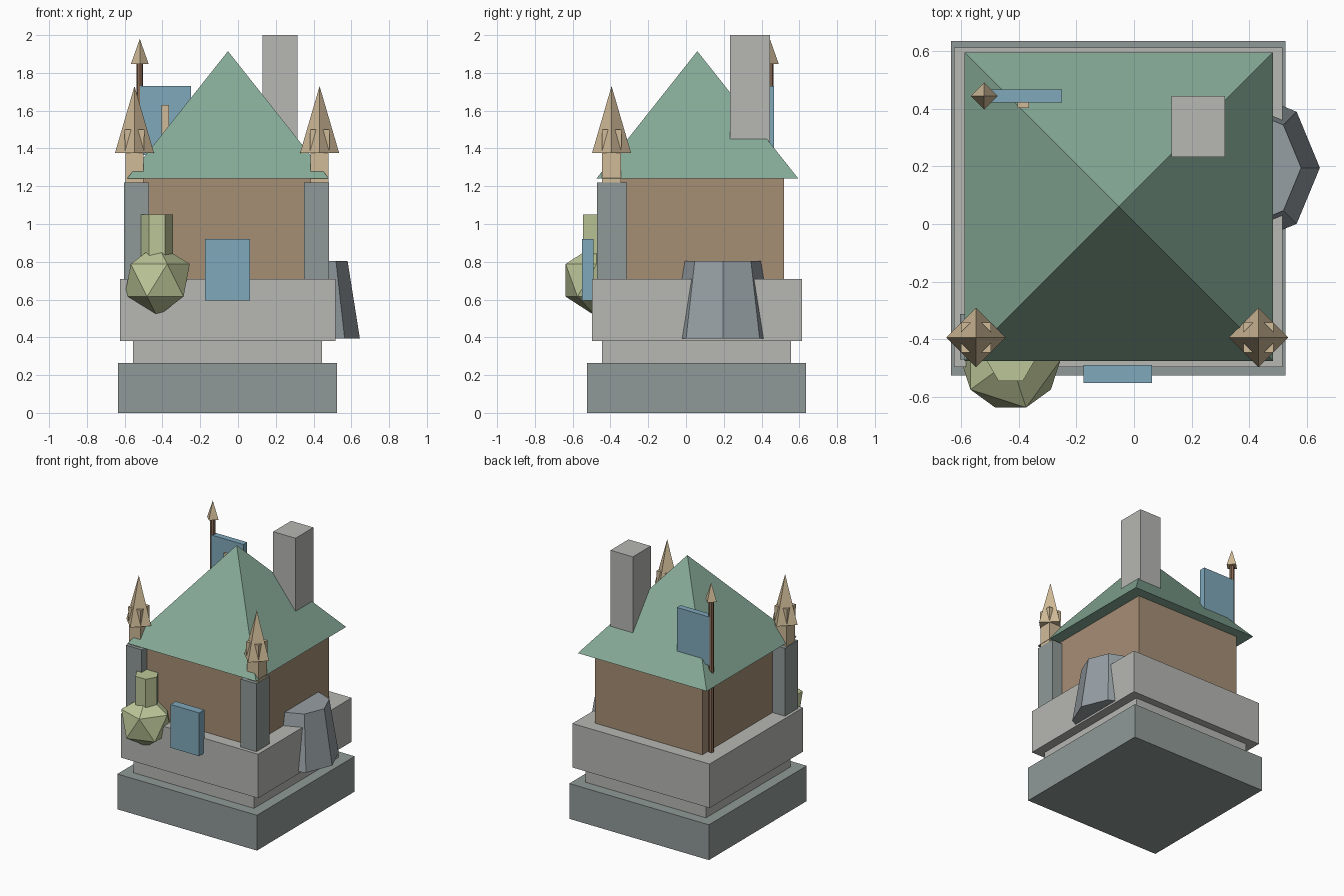
import bpy, bmesh
from math import pi
from mathutils import Matrix

if "Cube" in bpy.data.objects:
    bpy.data.objects.remove(bpy.data.objects["Cube"], do_unlink=True)


def material(name, rgb):
    col = [((c / 255 + 0.055) / 1.055) ** 2.4 for c in rgb] + [1.0]
    m = bpy.data.materials.new(name)
    m.use_nodes = True
    m.diffuse_color = col
    m.node_tree.nodes["Principled BSDF"].inputs["Base Color"].default_value = col
    return m


DARK_STONE = material("dark stone", (144, 154, 152))
PALE_STONE = material("pale stone", (183, 184, 179))
BLUE_STONE = material("bluish stone", (150, 159, 164))
PLASTER = material("brown plaster", (166, 142, 117))
TILES = material("green tiles", (134, 170, 151))
CLOTH = material("blue paint", (127, 168, 187))
SAND = material("sand", (208, 187, 152))
LEAF = material("pale green", (188, 198, 152))
WOOD = material("dark wood", (142, 108, 86))


def finish(name, bm, mat):
    bmesh.ops.recalc_face_normals(bm, faces=bm.faces)
    me = bpy.data.meshes.new(name)
    bm.to_mesh(me)
    bm.free()
    me.materials.append(mat)
    ob = bpy.data.objects.new(name, me)
    bpy.context.collection.objects.link(ob)
    return ob


def box(name, mat, x, y, z):
    """Box from (low, high) pairs on each axis."""
    bm = bmesh.new()
    spans = (x, y, z)
    mid = [(a + b) / 2 for a, b in spans]
    size = [b - a for a, b in spans]
    bmesh.ops.create_cube(bm, size=1, matrix=Matrix.Translation(mid) @ Matrix.Diagonal((*size, 1)))
    return finish(name, bm, mat)


def cone(name, mat, sides, r1, r2, centre, z, turn=0):
    """Prism, frustum or spire standing between two heights."""
    bm = bmesh.new()
    place = Matrix.Translation((*centre, (z[0] + z[1]) / 2)) @ Matrix.Rotation(turn, 4, 'Z')
    bmesh.ops.create_cone(bm, cap_ends=True, segments=sides, radius1=r1, radius2=r2,
                          depth=z[1] - z[0], matrix=place)
    bmesh.ops.remove_doubles(bm, verts=bm.verts, dist=1e-5)
    return finish(name, bm, mat)


# Stepped foundation
box("plinth", DARK_STONE, (-.635, .525), (-.525, .635), (0, .265))
box("foundation_neck", PALE_STONE, (-.555, .445), (-.445, .555), (.265, .38))
box("foundation_block", PALE_STONE, (-.625, .515), (-.497, .613), (.38, .71))

# House body, roof and chimney
box("walls", PLASTER, (-.5, .392), (-.41, .52), (.71, 1.24))
cone("roof", TILES, 4, .535 * 2 ** .5, 0, (-.053, .06), (1.24, 1.915), pi / 4)
box("chimney", PALE_STONE, (.13, .315), (.232, .445), (1.3, 2))

# Buttress on the side wall
cone("buttress", BLUE_STONE, 8, .275, .21, (.37, .195), (.395, .805))


def spire_dormers(name, cx, cy):
    """Four small wedges set on the sloping spire faces."""
    bm = bmesh.new()
    for sx in (-1, 1):
        for sy in (-1, 1):
            pts = [(.052, .052, 1.5), (.018, .052, 1.5), (.052, .018, 1.5), (.051, .051, 1.383)]
            v = [bm.verts.new((cx + sx * a, cy + sy * b, c)) for a, b, c in pts]
            for i in range(4):
                bm.faces.new([v[j] for j in range(4) if j != i])
    finish(name, bm, SAND)


# Front corner towers
for side, px, sx in (("right", -.537, -.548), ("left", .416, .432)):
    sy = -.394
    box(side + "_pillar", DARK_STONE, (px - .066, px + .066), (-.47, -.313), (.7, 1.22))
    box(side + "_turret", SAND, (sx - .048, sx + .048), (sy - .05, sy + .05), (1.22, 1.38))
    cone(side + "_spire", SAND, 4, .103, 0, (sx, sy), (1.377, 1.73))
    spire_dormers(side + "_dormers", sx, sy)

# Faceted pot with a hexagonal neck
bm = bmesh.new()
bmesh.ops.create_icosphere(bm, subdivisions=1, radius=.193,
                           matrix=Matrix.Translation((-.428, -.473, .702)))
finish("round_pot", bm, LEAF)
cone("pot_neck", LEAF, 6, .085, .085, (-.428, -.471), (.8, 1.05), pi / 2)

# Front panel
box("front_panel", CLOTH, (-.175, .063), (-.551, -.49), (.595, .92))

# Flag on its pole
POLE = (-.52, .444)
cone("flag_pole", WOOD, 8, .018, .018, POLE, (.71, 1.86))
cone("pole_tip", SAND, 4, .047, 0, POLE, (1.847, 1.98))
box("flag", CLOTH, (POLE[0], -.25), (.421, .466), (1.365, 1.73))
box("flag_emblem", SAND, (-.404, -.364), (.402, .421), (1.45, 1.63))
